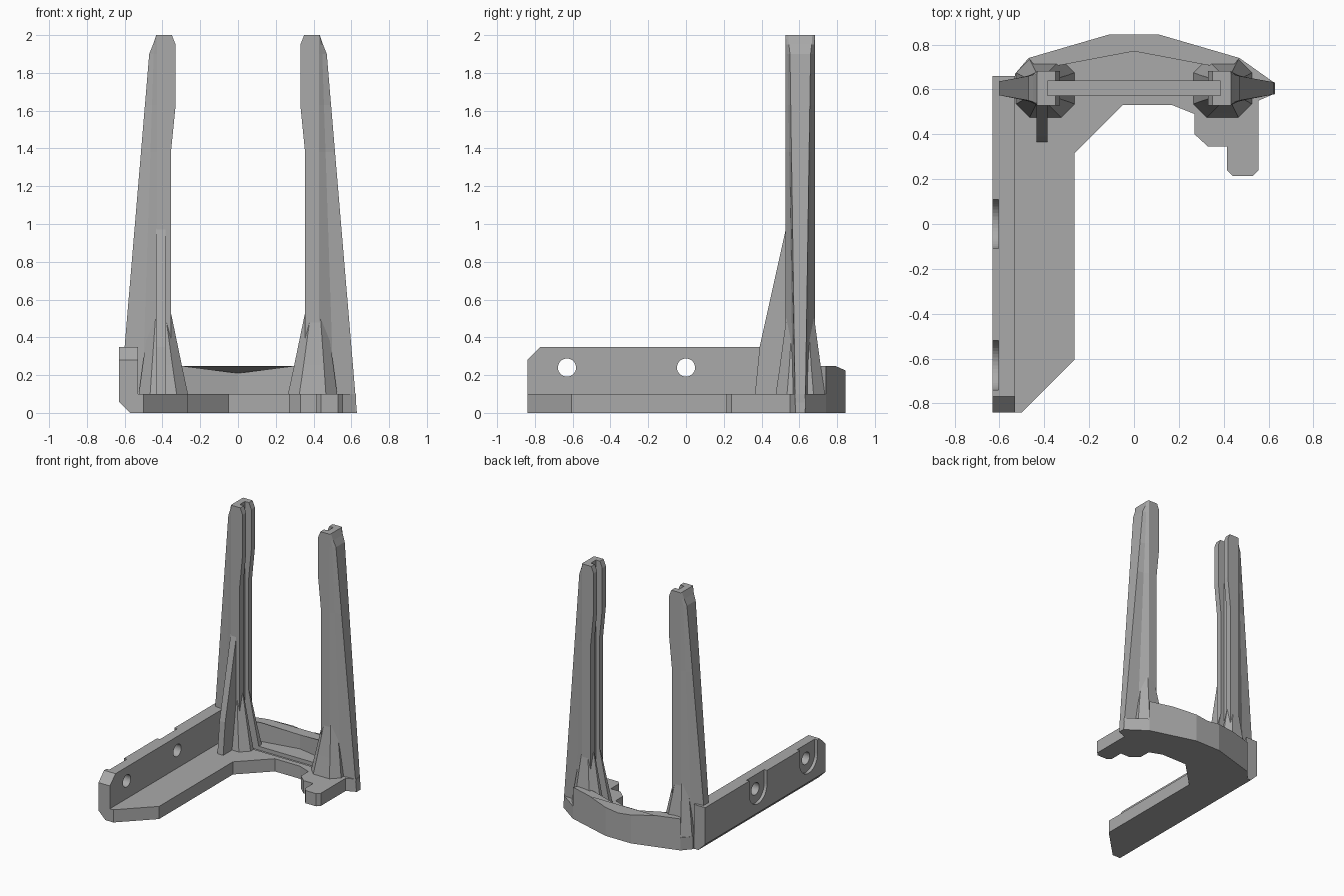
import bpy, bmesh, math
from mathutils import Vector

old = bpy.data.objects.get("Cube")
if old:
    bpy.data.objects.remove(old)

grey = bpy.data.materials.new("plain grey")
grey.use_nodes = True
COLOUR = (0.4, 0.4, 0.4, 1)
grey.diffuse_color = COLOUR
grey.node_tree.nodes["Principled BSDF"].inputs["Base Color"].default_value = COLOUR

MID = 0.605  # depth of the column centre line


def loft(name, rings):
    """Skin a list of equally long rings and cap both ends."""
    bm = bmesh.new()
    loops = [[bm.verts.new(p) for p in ring] for ring in rings]
    n = len(loops[0])
    for a, b in zip(loops, loops[1:]):
        for i in range(n):
            j = (i + 1) % n
            bm.faces.new((a[i], a[j], b[j], b[i]))
    bm.faces.new(loops[0][::-1])
    bm.faces.new(loops[-1])
    bmesh.ops.recalc_face_normals(bm, faces=bm.faces)
    mesh = bpy.data.meshes.new(name)
    bm.to_mesh(mesh)
    bm.free()
    mesh.materials.append(grey)
    obj = bpy.data.objects.new(name, mesh)
    bpy.context.collection.objects.link(obj)
    return obj


def prism(name, points, axis, lo, hi):
    """Extrude a 2D outline along the given axis."""
    def place(p, t):
        q = list(p)
        q.insert(axis, t)
        return Vector(q)
    return loft(name, [[place(p, t) for p in points] for t in (lo, hi)])


def circle(y, z, r, n=32):
    return [(y + r * math.cos(math.tau * i / n), z + r * math.sin(math.tau * i / n))
            for i in range(n)]


def cut(obj, cutters):
    """Subtract the cutters and bake the result."""
    for c in cutters:
        c.hide_render = True
        m = obj.modifiers.new("cut", "BOOLEAN")
        m.operation, m.solver, m.object = "DIFFERENCE", "EXACT", c
    bpy.context.view_layer.update()
    graph = bpy.context.evaluated_depsgraph_get()
    mesh = bpy.data.meshes.new_from_object(obj.evaluated_get(graph))
    obj.modifiers.clear()
    obj.data = mesh


# Base plate with its hook-shaped front foot
plate = prism("base_plate", [
    (-0.53, -0.84), (-0.5, -0.84), (-0.265, -0.605), (-0.265, 0.315), (-0.05, 0.53),
    (0.17, 0.53), (0.27, 0.49), (0.27, 0.4), (0.33, 0.345), (0.415, 0.345),
    (0.415, 0.24), (0.44, 0.215), (0.53, 0.215), (0.555, 0.24), (0.555, 0.55),
    (0.625, 0.58), (0.625, 0.63), (0.47, 0.74), (0.11, 0.845), (-0.11, 0.845),
    (-0.47, 0.74), (-0.53, 0.67)], 2, 0, 0.1)

# Mounting wall with chamfered edges, holes and open recesses
wall = prism("mounting_wall", [(-0.63, 0.06), (-0.57, 0), (-0.53, 0), (-0.53, 0.35),
                               (-0.63, 0.35)], 1, -0.84, 0.66)
wall_cutters = [prism("corner_cutter", [(-0.9, 0.22), (-0.7, 0.42), (-0.9, 0.42)], 0, -0.8, -0.4)]
for y in (-0.63, 0):
    wall_cutters.append(prism("hole_cutter", circle(y, 0.24, 0.048), 0, -0.8, -0.4))
    recess = [(y + 0.11 * math.cos(a), 0.24 + 0.11 * math.sin(a))
              for a in (math.pi + math.pi * i / 20 for i in range(21))]
    recess += [(y + 0.11, 0.4), (y - 0.11, 0.4)]
    wall_cutters.append(prism("recess_cutter", recess, 0, -0.8, -0.605))
cut(wall, wall_cutters)

# Raised rear rim, lowest in the middle
rim_plan = [(-0.47, 0.74), (-0.43, 0.69), (-0.29, 0.715), (0, 0.77), (0.29, 0.715), (0.43, 0.69),
            (0.47, 0.74), (0.29, 0.7925), (0.11, 0.845), (0, 0.845), (-0.11, 0.845),
            (-0.29, 0.7925)]
loft("rear_rim", [[Vector((x, y, 0.1)) for x, y in rim_plan],
                  [Vector((x, y, 0.21 + 0.13 * min(abs(x), 0.3))) for x, y in rim_plan]])

# Groove shared by the plate and both columns
groove = prism("groove_cutter", [(-0.385, 0.573), (0.385, 0.573), (0.385, 0.637),
                                 (-0.385, 0.637)], 2, 0.07, 2.2)
cut(plate, [groove])


def column_ring(side, z, inner, outer, fin):
    """Section of a column: wide inner body tapering to a slim outer fin."""
    w = 0.077
    shoulder = min(0.43, outer - 0.003)
    neck = shoulder + (outer - shoulder) * 0.4
    half = [(inner, w), (shoulder, w), (neck, fin + 0.012), (outer, fin)]
    pts = half + [(x, -y) for x, y in reversed(half)]
    return [Vector((side * x, MID + y, z)) for x, y in pts]


def flare_ring(side, z, x0, x1, w, c):
    pts = [(x0 + c, -w), (x1 - c, -w), (x1, c - w), (x1, w - c),
           (x1 - c, w), (x0 + c, w), (x0, w - c), (x0, c - w)]
    return [Vector((side * x, MID + y, z)) for x, y in pts]


for side, word, foot in ((-1, "right", 0.06), (1, "left", 0)):
    rings = []
    for z, inner in ((foot, 0.355), (1.38, 0.355), (1.63, 0.33), (1.9, 0.33)):
        rings.append(column_ring(side, z, inner, 0.47 + (1.9 - z) * 0.084, 0.026 + z * 0.015))
    rings.append(column_ring(side, 1.95, 0.33, 0.45, 0.06))
    rings.append(column_ring(side, 2, 0.35, 0.433, 0.064))
    column = loft(word + "_column", rings)
    # Flared foot around the column
    flare = loft(word + "_column_foot", [
        flare_ring(side, 0.1, 0.265, 0.525, 0.13, 0.06),
        flare_ring(side, 0.25, 0.297, 0.505, 0.108, 0.05),
        flare_ring(side, 0.53, 0.355, 0.465, 0.07, 0.03)])
    for part in (column, flare):
        cut(part, [groove])

# Front brace on the right column
prism("right_front_brace", [(0.365, 0.1), (0.39, 0.35), (0.53, 0.98), (0.58, 0.98),
                            (0.56, 0.1)], 0, -0.435, -0.385)

for c in wall_cutters + [groove]:
    bpy.data.objects.remove(c)
